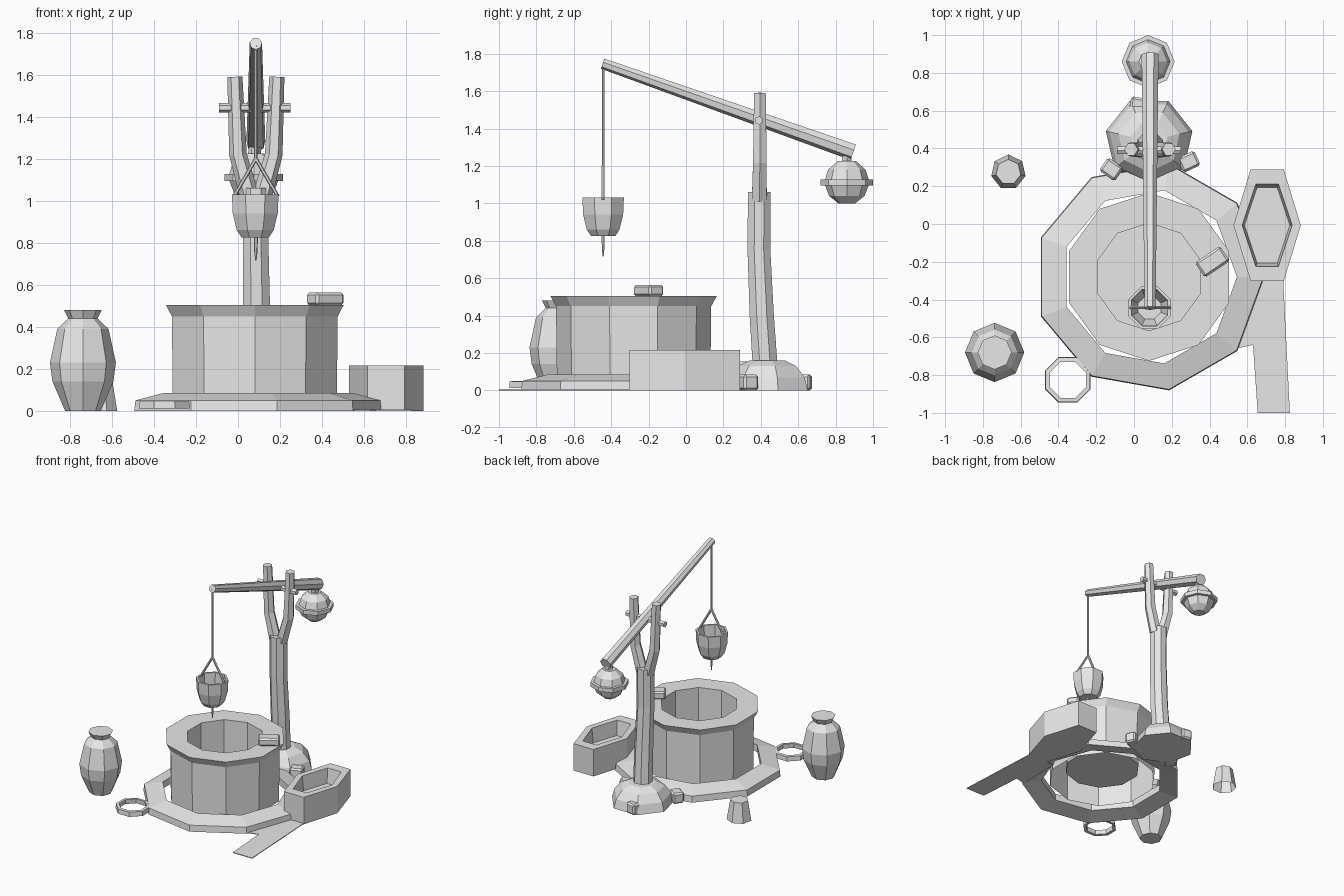
import bpy, bmesh, math
from mathutils import Vector, Matrix

if "Cube" in bpy.data.objects:
    bpy.data.objects.remove(bpy.data.objects["Cube"])

grey = bpy.data.materials.new("plain_grey")
grey.use_nodes = True
grey.diffuse_color = (0.8, 0.8, 0.8, 1)
grey.node_tree.nodes["Principled BSDF"].inputs["Base Color"].default_value = (0.8, 0.8, 0.8, 1)

WELL = (0.08, -0.28, 0)   # centre of the well
CX = 0.085                # centre line of the lifting gear


def finish(name, bm):
    bmesh.ops.recalc_face_normals(bm, faces=bm.faces)
    mesh = bpy.data.meshes.new(name)
    bm.to_mesh(mesh)
    bm.free()
    mesh.materials.append(grey)
    obj = bpy.data.objects.new(name, mesh)
    bpy.context.collection.objects.link(obj)
    return obj


def loft(name, rings, start=True, end=True, loop=False):
    """Skin a list of equal rings, with optional caps or a closed loop."""
    bm = bmesh.new()
    rows = [[bm.verts.new(p) for p in ring] for ring in rings]
    pairs = list(zip(rows, rows[1:])) + ([(rows[-1], rows[0])] if loop else [])
    for a, b in pairs:
        for i in range(len(a)):
            j = (i + 1) % len(a)
            bm.faces.new((a[i], a[j], b[j], b[i]))
    if start and not loop:
        bm.faces.new(rows[0][::-1])
    if end and not loop:
        bm.faces.new(rows[-1])
    return finish(name, bm)


def circle(r, n, turn=0):
    return [Vector((r * math.cos(a), r * math.sin(a), 0))
            for a in (math.radians(turn) + math.tau * i / n for i in range(n))]


def lathe(name, profile, n, loc, turn=0, **caps):
    loc = Vector(loc)
    rings = [[loc + p + Vector((0, 0, z)) for p in circle(r, n, turn)] for r, z in profile]
    return loft(name, rings, **caps)


def tube(name, path, radii, n, turn=0):
    pts = [Vector(p) for p in path]
    rings = []
    for i, p in enumerate(pts):
        d = pts[min(i + 1, len(pts) - 1)] - pts[max(i - 1, 0)]
        q = Vector((0, 0, 1)).rotation_difference(d.normalized())
        rings.append([p + q @ c for c in circle(radii[i], n, turn)])
    return loft(name, rings)


def block(name, loc, size, turn, bevel=0.012):
    bm = bmesh.new()
    bmesh.ops.create_cube(bm, size=1)
    bmesh.ops.scale(bm, vec=size, verts=bm.verts)
    bmesh.ops.bevel(bm, geom=bm.edges[:], offset=bevel, segments=1, affect='EDGES')
    move = Matrix.Translation(loc) @ Matrix.Rotation(math.radians(turn), 4, 'Z')
    bmesh.ops.transform(bm, matrix=move, verts=bm.verts)
    return finish(name, bm)


# Well: flared lip, open underside, and a floor inside
lathe("well_wall", [(0.41, 0.04), (0.415, 0.45), (0.445, 0.505), (0.285, 0.505), (0.285, 0.13)],
      10, WELL, turn=18, start=False)
lathe("stone_apron", [(0.61, 0), (0.605, 0.05), (0.465, 0.085), (0.465, 0.03)],
      9, WELL, loop=True)
block("lip_stone", (0.415, -0.2, 0.533), (0.16, 0.095, 0.062), 34)

# Earth mound and the stones round it
lathe("mound", [(0.235, 0), (0.215, 0.07), (0.165, 0.13), (0.1, 0.16)], 7, (0.08, 0.44, 0), turn=-90)
for name, x, y, turn in (("left", 0.29, 0.33, 25), ("right", -0.12, 0.29, -35), ("back", 0.02, 0.62, 80)):
    block(name + "_mound_stone", (x, y, 0.042), (0.1, 0.085, 0.085), turn)

# Forked post with axle
tube("post_trunk", [(CX, 0.425, 0.1), (CX + 0.005, 0.405, 0.4), (CX, 0.39, 0.75), (CX, 0.392, 1.06)],
     [0.072, 0.07, 0.066, 0.066], 8, turn=22.5)
for side, name in ((1, "left_prong"), (-1, "right_prong")):
    tube(name, [(CX + side * 0.03, 0.392, 1.02), (CX + side * 0.085, 0.395, 1.22),
                (CX + side * 0.1, 0.395, 1.59)], [0.046, 0.042, 0.036], 6)
tube("axle", [(-0.09, 0.39, 1.443), (0.25, 0.39, 1.443)], [0.023, 0.023], 6)

# Lifting beam, counterweight and its band
tube("lifting_beam", [(CX, -0.445, 1.748), (CX, 0.895, 1.275)], [0.03, 0.046], 7, turn=90)
STONE = (0.075, 0.86, 1.11)
lathe("counterweight", [(0.045, -0.11), (0.095, -0.07), (0.122, 0), (0.1, 0.07), (0.05, 0.115)], 8, STONE)
lathe("counterweight_band", [(0.115, -0.015), (0.14, -0.015), (0.14, 0.018), (0.115, 0.018)],
      8, STONE, loop=True)
tube("counterweight_tie", [(0.075, 0.86, 1.2), (CX, 0.86, 1.28)], [0.03, 0.03], 6)

# Rope and hanging bucket
BUCKET = (CX - 0.003, -0.443, 0)
tube("rope", [(CX, -0.443, 1.19), (CX, -0.443, 1.74)], [0.008, 0.008], 6)
lathe("bucket", [(0.07, 0.825), (0.095, 0.86), (0.116, 0.94), (0.12, 1.03),
                 (0.104, 1.03), (0.1, 0.94), (0.065, 0.86)], 8, BUCKET, turn=22.5)
for side, name in ((1, "left_bucket_handle"), (-1, "right_bucket_handle")):
    tube(name, [(CX + side * 0.105, -0.443, 1.02), (CX, -0.443, 1.2)], [0.009, 0.009], 6)
tube("bucket_drip", [(CX, -0.443, 0.715), (CX, -0.443, 0.76), (CX, -0.443, 0.84)],
     [0.003, 0.008, 0.01], 6)

# Jar, upturned pail and loose hoop on the ground
lathe("jar", [(0.085, 0), (0.145, 0.14), (0.157, 0.23), (0.122, 0.39), (0.07, 0.44), (0.09, 0.48)],
      8, (-0.738, -0.68, 0))
lathe("upturned_pail", [(0.093, 0), (0.067, 0.155)], 7, (-0.665, 0.275, 0), turn=90, start=False)
lathe("loose_hoop", [(0.13, 0.012), (0.127, 0.048), (0.103, 0.05), (0.106, 0.014)],
      8, (-0.35, -0.825, 0), turn=22.5, loop=True)


# Six-sided trough with a recess
def hexagon(half_end, half_mid, half_len, z):
    outline = [(half_end, half_len), (half_mid, 0), (half_end, -half_len)]
    outline += [(-x, y) for x, y in reversed(outline)]
    return [(0.705 + x, y - 0.007, z) for x, y in outline]


loft("trough", [hexagon(0.088, 0.178, 0.295, 0), hexagon(0.088, 0.178, 0.295, 0.215),
                hexagon(0.06, 0.132, 0.218, 0.215), hexagon(0.053, 0.12, 0.2, 0.1)])

# Flat drain strip running out from under the trough
strip = [(0.655, -1), (0.825, -1), (0.79, -0.3), (0.55, -0.3), (0.54, -0.66), (0.63, -0.64)]
loft("drain_strip", [[(x, y, z) for x, y in strip] for z in (0, 0.006)])
